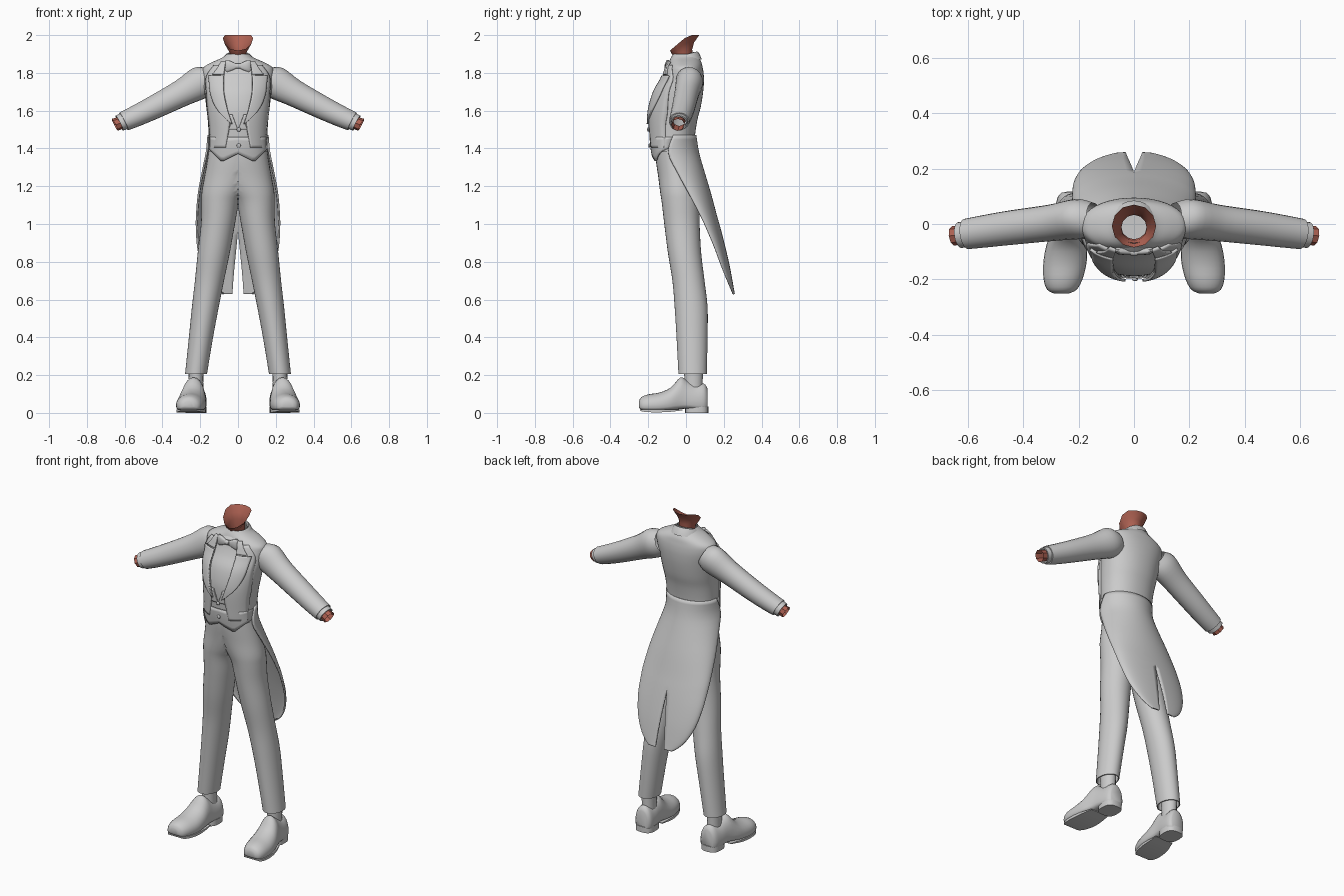
import bpy, math
from mathutils import Vector

if "Cube" in bpy.data.objects:
    bpy.data.objects.remove(bpy.data.objects["Cube"])


def material(name, rgb):
    m = bpy.data.materials.new(name)
    m.diffuse_color = (*rgb, 1)
    m.use_nodes = True
    m.node_tree.nodes["Principled BSDF"].inputs["Base Color"].default_value = m.diffuse_color
    return m


CLOTH = material("grey cloth", (0.6, 0.6, 0.6))
SKIN = material("brown skin", (0.42, 0.12, 0.085))


def spline(rows, n=4):
    """Catmull-Rom refinement of a table of rows."""
    out = []
    for i in range(len(rows) - 1):
        p = [rows[max(0, min(len(rows) - 1, i + k))] for k in (-1, 0, 1, 2)]
        for j in range(n):
            t = j / n
            out.append([0.5 * (2 * b + (c - a) * t + (2 * a - 5 * b + 4 * c - d) * t * t
                               + (3 * b - a - 3 * c + d) * t ** 3) for a, b, c, d in zip(*p)])
    return out + [list(rows[-1])]


def sample(rows, z):
    """Linear lookup by first column."""
    for a, b in zip(rows, rows[1:]):
        if a[0] <= z <= b[0]:
            t = (z - a[0]) / (b[0] - a[0])
            return [p + (q - p) * t for p, q in zip(a, b)]
    return rows[0] if z < rows[0][0] else rows[-1]


def grid(name, rings, mat=CLOTH, closed=True, caps=(False, False), mirror=False, thick=0, angle=40):
    """Skin a list of equal point rows, then shade, mirror and thicken."""
    n = len(rings[0])
    verts = [tuple(v) for r in rings for v in r]
    faces = []
    for i in range(len(rings) - 1):
        for j in range(n if closed else n - 1):
            k = (j + 1) % n
            f = (i * n + j, i * n + k, (i + 1) * n + k, (i + 1) * n + j)
            if not (mirror and all(abs(verts[q][0]) < 1e-6 for q in f)):
                faces.append(f)
    if caps[0]:
        faces.append(tuple(reversed(range(n))))
    if caps[1]:
        faces.append(tuple(range(len(verts) - n, len(verts))))
    me = bpy.data.meshes.new(name)
    me.from_pydata(verts, [], faces)
    me.validate()
    me.materials.append(mat)
    ob = bpy.data.objects.new(name, me)
    bpy.context.collection.objects.link(ob)
    bpy.ops.object.select_all(action='DESELECT')
    bpy.context.view_layer.objects.active = ob
    ob.select_set(True)
    bpy.ops.object.mode_set(mode='EDIT')
    bpy.ops.mesh.select_all(action='SELECT')
    bpy.ops.mesh.remove_doubles(threshold=0.0002)
    bpy.ops.mesh.normals_make_consistent(inside=False)
    bpy.ops.object.mode_set(mode='OBJECT')
    bpy.ops.object.shade_smooth_by_angle(angle=math.radians(angle))
    if mirror:
        ob.modifiers.new("mirror", 'MIRROR').merge_threshold = 0.0005
    if thick:
        s = ob.modifiers.new("thickness", 'SOLIDIFY')
        s.thickness, s.offset = thick, 0
    return ob


def ellipse(c, u, v, n=24, p=1.0):
    f = lambda a: math.copysign(abs(a) ** p, a)
    c, u, v = Vector(c), Vector(u), Vector(v)
    return [c + u * f(math.cos(2 * math.pi * i / n)) + v * f(math.sin(2 * math.pi * i / n)) for i in range(n)]


def flat(z, cx, rx, y0, y1, n=32, p=1.0):
    return ellipse((cx, (y0 + y1) / 2, z), (rx, 0, 0), (0, (y1 - y0) / 2, 0), n, p)


# torso: z, half width, front y, back y
TORSO = spline([(1.33, .162, -.165, .05), (1.40, .157, -.178, .048), (1.46, .155, -.183, .047),
                (1.55, .160, -.188, .06), (1.62, .168, -.184, .078), (1.70, .178, -.163, .091),
                (1.76, .186, -.127, .095), (1.80, .190, -.108, .093), (1.83, .182, -.098, .088),
                (1.855, .14, -.09, .082), (1.88, .085, -.08, .068), (1.90, .06, -.068, .055)])
grid("torso", [flat(z, 0, rx, a, b, 40, .92) for z, rx, a, b in TORSO if z > 1.37], caps=(True, False))


def drape(x, z, off):
    """Point on the torso front, lifted by off."""
    _, rx, a, b = sample(TORSO, z)
    k = min(1, abs(x) / rx)
    y = (a + b) / 2 - (b - a) / 2 * (1 - k ** 2.17) ** .46
    return (x, y - off, z)


def panel(name, rows, lift, thick=.01, cols=8, taper=False):
    """rows: z, inner x, outer x (negative outer z drop allowed as 4th value)."""
    rings = []
    for z, x0, x1, *dz in spline(rows, 3):
        drop = dz[0] if dz else 0
        rings.append([drape(x0 + (x1 - x0) * i / cols, z + drop * i / cols,
                            lift * (1 - i / cols * .8 if taper else 1)) for i in range(cols + 1)])
    return grid(name, rings, closed=False, mirror=True, thick=thick)


# coat fronts and lapels
panel("coat_front", [(1.405, .065, .148), (1.46, .055, .148), (1.53, .045, .152), (1.60, .055, .16),
                     (1.70, .075, .166), (1.78, .075, .166), (1.84, .068, .125)], .010, taper=True)
panel("lapel", [(1.53, .03, .034), (1.58, .048, .088), (1.63, .062, .123), (1.69, .074, .145),
                (1.75, .076, .152), (1.785, .075, .157)], .017)
panel("lapel_top", [(1.79, .074, .135), (1.82, .071, .112), (1.86, .064, .088)], .014)

# waistcoat hem with two points
hem = []
for i in range(13):
    x = .155 * i / 12
    zb = 1.372 - .042 * x / .085 if x < .085 else 1.33 + .07 * (x - .085) / .07
    hem.append([drape(x, zb + (1.46 - zb) * j / 5, .006) for j in range(6)])
grid("waistcoat_hem", hem, closed=False, mirror=True, thick=.008)

# waistcoat front edges and buttons
panel("waistcoat_edge", [(1.50, 0, .05), (1.53, .012, .04), (1.58, .03, .045)], .006, .006)
for i, z in enumerate((1.415, 1.50)):
    x, y, _ = drape(0, z, .014)
    bpy.ops.mesh.primitive_uv_sphere_add(segments=12, ring_count=8, radius=1, location=(0.004, y, z))
    b = bpy.context.object
    b.name = f"button_{i + 1}"
    b.scale = (.011, .006, .011)
    b.data.materials.append(CLOTH)
    bpy.ops.object.shade_smooth()

# coat tails: z, half width, back y, front edge y, slit x
TAIL = spline([(1.47, .157, .05, -.068, 0), (1.38, .166, .064, -.095, 0), (1.28, .186, .092, -.05, 0),
               (1.16, .208, .128, .015, 0), (1.04, .218, .16, .078, 0), (.97, .218, .18, .11, 0),
               (.88, .212, .203, .148, .008), (.78, .19, .226, .185, .018), (.70, .15, .241, .217, .025),
               (.655, .11, .249, .236, .028), (.63, .075, .254, .248, .03)], 3)
tail = []
for z, w, back, e, s in TAIL:
    s = max(0, s) if z < .97 else 0
    q = [math.pi / 2 * i / 14 for i in range(15)]
    tail.append([(s + (w - s) * math.sin(a), e + (back - e) * math.cos(a), z) for a in q])
grid("coat_tails", tail, closed=False, mirror=True, thick=.01)

# trousers: z, centre x, half width, front y, back y
LEG = spline([(1.43, 0, .15, -.165, .04), (1.34, .01, .152, -.16, .05), (1.25, .04, .138, -.147, .062),
              (1.17, .075, .117, -.137, .068), (1.11, .094, .100, -.128, .07), (1.0, .106, .09, -.115, .072),
              (.85, .128, .085, -.096, .08), (.70, .151, .077, -.072, .098), (.56, .173, .071, -.06, .114),
              (.40, .196, .064, -.05, .114), (.207, .222, .058, -.04, .11)])
legs = [[(max(0, v.x), v.y, v.z) for v in flat(z, cx, rx, a, b, 32)] for z, cx, rx, a, b in LEG]
legs.append([tuple(v) for v in flat(.207, .222, .052, -.034, .104)])
legs.append([tuple(v) for v in flat(.26, .216, .05, -.03, .1)])
grid("trousers", legs, mirror=True, caps=(False, True))

# socks, shoes and heels
grid("sock", [flat(z, .222, r, .03 - r, .05 + r, 16) for z, r in ((.1, .04), (.16, .038), (.27, .042))], mirror=True)
SHOE = spline([(-.25, .262, .028, .03, .06), (-.237, .26, .053, .017, .083), (-.2, .256, .07, .012, .098),
               (-.14, .249, .078, .011, .108), (-.08, .243, .074, .014, .135), (-.03, .236, .064, .02, .188),
               (.005, .231, .06, .022, .172), (.05, .226, .059, .018, .152), (.095, .222, .054, .015, .155),
               (.113, .221, .04, .022, .13)], 3)
shoe = []
for y, cx, hw, zb, zt in SHOE:
    zc = zb + min(.35 * (zt - zb), .045)
    ring = []
    for i in range(24):
        a = 2 * math.pi * i / 24
        c, s = math.cos(a), math.sin(a)
        p = .5 if s < 0 else 1
        ring.append((cx + hw * math.copysign(abs(c) ** p, c), y,
                     zc + (s * (zt - zc) if s > 0 else -abs(s) ** p * (zc - zb))))
    shoe.append(ring)
grid("shoe", shoe, mirror=True, caps=(True, True), angle=50)
grid("heel", [flat(z, .223, .056, -.005, .118, 20, .7) for z in (0, .035)], mirror=True, caps=(True, True))
grid("sole", [[(cx + k * hw, y, z) for k, z in ((-.97, .018), (-.97, zb - .008), (.97, zb - .008), (.97, .018))]
              for y, cx, hw, zb, _ in SHOE[2:17]], mirror=True, caps=(True, True))


# sleeves, shirt cuffs and wrists, swept along the arm direction
def tube(name, rows, mat=CLOTH, n=20, caps=(False, False)):
    rings = [ellipse((x, y, z), (.12 * ry, .99 * ry, 0), (.45 * rz, 0, .89 * rz), n) for x, y, z, ry, rz in rows]
    return grid(name, rings, mat, mirror=True, caps=caps)


SLEEVE = spline([(.14, .012, 1.768, .066, .068), (.2, .018, 1.748, .073, .086), (.3, .004, 1.692, .066, .072),
                 (.45, -.014, 1.615, .062, .062), (.55, -.028, 1.567, .058, .056), (.605, -.036, 1.543, .055, .052)])
tube("sleeve", SLEEVE + [(.605, -.036, 1.543, .049, .046), (.58, -.033, 1.555, .046, .043)])
tube("shirt_cuff", [(.58, -.033, 1.555, .047, .045), (.628, -.04, 1.534, .047, .045),
                    (.628, -.04, 1.534, .04, .038), (.60, -.036, 1.545, .038, .035)])
tube("wrist", [(.59, -.036, 1.549, .034, .034), (.635, -.041, 1.531, .034, .034),
               (.652, -.043, 1.525, .036, .036)], SKIN, 8)


# collar standing round the neck, low at the front
def collar(name, rows, mat=CLOTH):
    rings = []
    for r, z, cy, tilt in rows:
        rings.append([(v.x, v.y, v.z + tilt * (v.y - cy) / r) for v in flat(z, 0, r, cy - r * 1.05, cy + r * 1.05, 28)])
    return grid(name, rings, mat)


collar("coat_collar", [(.088, 1.862, -.008, .01), (.072, 1.888, -.008, .018), (.064, 1.895, -.008, .018),
                       (.06, 1.87, -.008, .015)])
collar("shirt_collar", [(.064, 1.865, -.015, .01), (.058, 1.893, -.014, .017), (.053, 1.893, -.014, .017),
                        (.05, 1.86, -.014, .01)])

# open neck flaring up to a slanted rim
neck = []
for t, rx, yf, yb, zf, zb in ((0, .046, -.055, .035, 1.85, 1.86), (1, .046, -.06, .033, 1.885, 1.925),
                              (2, .062, -.076, .042, 1.9, 1.96), (3, .08, -.085, .07, 1.918, 2.0)):
    ring = flat(0, 0, rx, yf, yb, 12)
    neck.append([(v.x, v.y, zf + (zb - zf) * min(1, 1.6 * (v.y - yf) / (yb - yf))) for v in ring])
grid("neck", neck, SKIN)

# bow tie
bow = [(0, .013, .012), (.012, .013, .012), (.014, .015, .008), (.04, .027, .013), (.058, .034, .013), (.067, .028, .008)]
grid("bow_tie", [ellipse((x, -.103 + .12 * x, 1.836), (0, t, 0), (0, 0, h), 14, .8) for x, h, t in bow],
     mirror=True, caps=(False, True))
